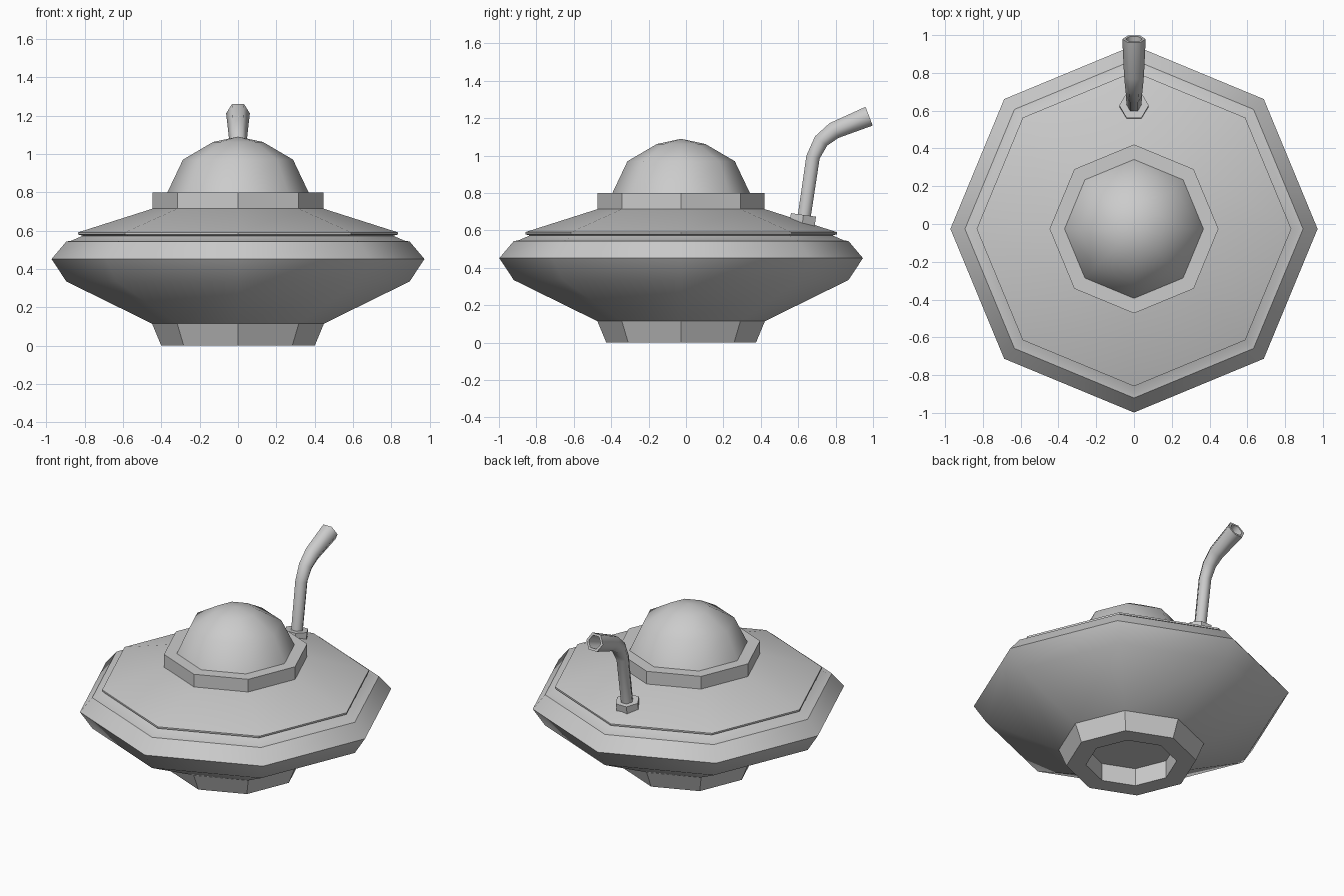
import bpy, bmesh, math
from mathutils import Vector

if "Cube" in bpy.data.objects:
    bpy.data.objects.remove(bpy.data.objects["Cube"])

CY = -0.026  # hull axis offset in y


def loft(name, rings, cap_start=True, cap_end=True, angle=40):
    """Skin a list of vertex rings (one-point rings become tips)."""
    bm = bmesh.new()
    loops = [[bm.verts.new(p) for p in ring] for ring in rings]
    for a, b in zip(loops, loops[1:]):
        n = max(len(a), len(b))
        for i in range(n):
            j = (i + 1) % n
            if len(b) == 1:
                bm.faces.new((a[i], a[j], b[0]))
            else:
                bm.faces.new((a[i], a[j], b[j], b[i]))
    if cap_start:
        bm.faces.new(loops[0])
    if cap_end and len(loops[-1]) > 2:
        bm.faces.new(loops[-1])
    bmesh.ops.recalc_face_normals(bm, faces=bm.faces)
    mesh = bpy.data.meshes.new(name)
    bm.to_mesh(mesh)
    bm.free()
    ob = bpy.data.objects.new(name, mesh)
    bpy.context.collection.objects.link(ob)
    bpy.ops.object.select_all(action='DESELECT')
    ob.select_set(True)
    bpy.context.view_layer.objects.active = ob
    bpy.ops.object.shade_smooth_by_angle(angle=math.radians(angle))
    return ob


def lathe(profile, sides=8):
    """Octagonal rings around the hull axis from (radius, z) pairs."""
    rings = []
    for r, z in profile:
        n = sides if r > 0 else 1
        rings.append([(r * math.cos(math.tau * i / sides),
                       CY + r * math.sin(math.tau * i / sides), z)
                      for i in range(n)])
    return rings


def tube(path):
    """Hexagonal rings along a path of (y, z, radius, direction degrees)."""
    rings = []
    for y, z, r, deg in path:
        d = math.radians(deg)
        side = Vector((0, -math.sin(d), math.cos(d)))
        ring = []
        for i in range(6):
            a = math.tau * i / 6
            ring.append(Vector((r * math.cos(a), y, z)) + side * r * math.sin(a))
        rings.append(ring)
    return rings


# Saucer hull with recessed foot, rim and grooved upper deck
loft("saucer_hull", lathe([
    (0.28, 0.12), (0.28, 0.0), (0.40, 0.0), (0.448, 0.115),
    (0.895, 0.335), (0.972, 0.452), (0.895, 0.543), (0.87, 0.547),
    (0.81, 0.573), (0.833, 0.58), (0.833, 0.591), (0.447, 0.714)]))

# Collar around the dome
loft("dome_collar", lathe([(0.447, 0.70), (0.447, 0.80), (0.36, 0.80)]))

# Cabin dome
loft("cabin_dome", lathe([
    (0.37, 0.795), (0.287, 0.97), (0.13, 1.062), (0.0, 1.09)]), angle=60)

# Socket where the pipe meets the deck
loft("pipe_socket", tube([
    (0.617, 0.60, 0.078, 82), (0.628, 0.683, 0.078, 82)]))

# Bent flaring pipe with an open mouth
loft("exhaust_pipe", tube([
    (0.624, 0.62, 0.040, 82), (0.679, 0.992, 0.042, 77),
    (0.722, 1.078, 0.047, 53), (0.791, 1.134, 0.053, 31),
    (0.979, 1.211, 0.062, 21), (0.979, 1.211, 0.045, 21),
    (0.85, 1.160, 0.038, 21)]), angle=65)
